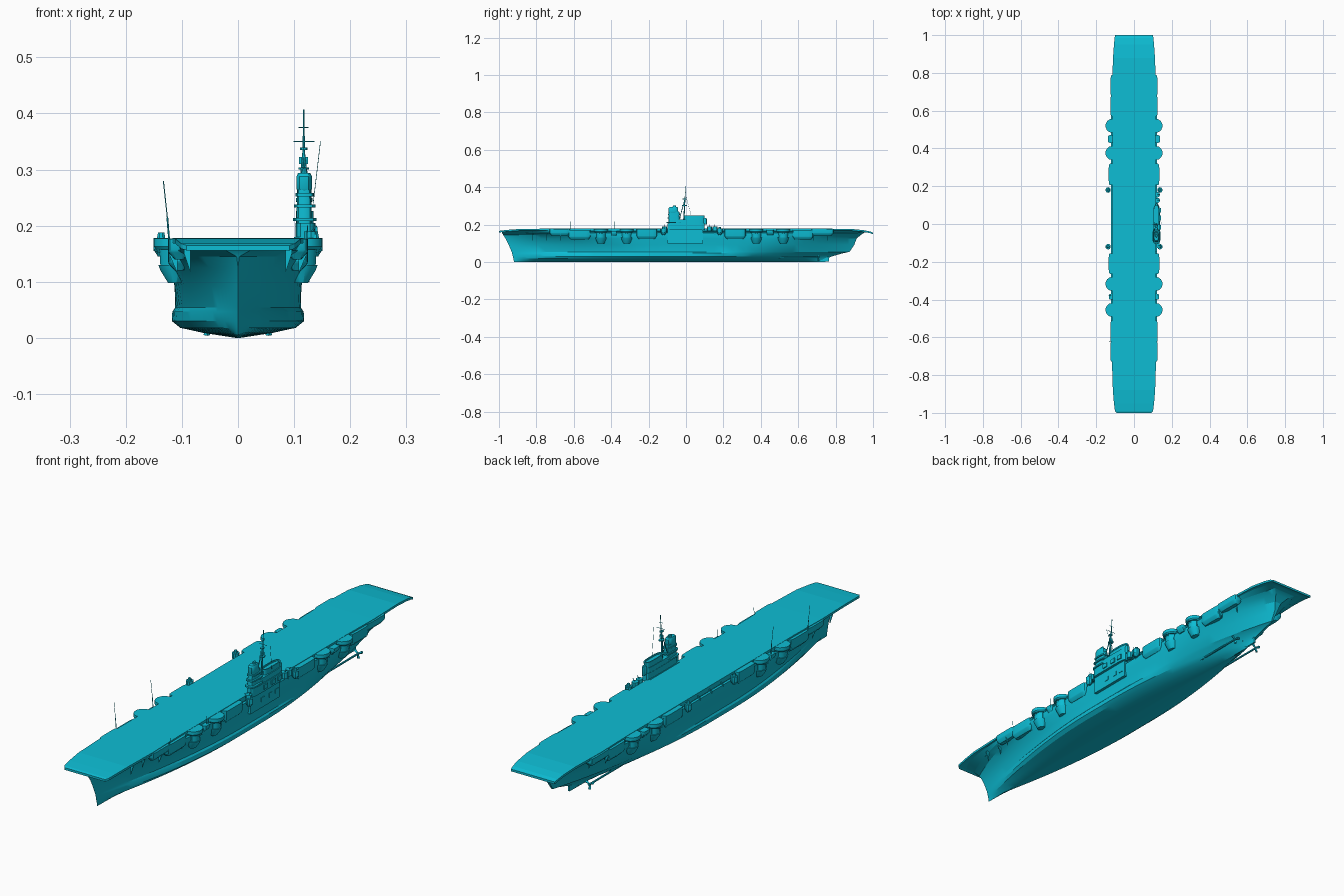
import bpy, bmesh, math
from mathutils import Vector

if "Cube" in bpy.data.objects:
    bpy.data.objects.remove(bpy.data.objects["Cube"])

mat = bpy.data.materials.new("hull_paint")
mat.diffuse_color = (0.004, 0.51, 0.66, 1)
mat.use_nodes = True
mat.node_tree.nodes["Principled BSDF"].inputs["Base Color"].default_value = mat.diffuse_color


def finish(name, bm, angle=None):
    bmesh.ops.remove_doubles(bm, verts=bm.verts, dist=1e-5)
    bmesh.ops.recalc_face_normals(bm, faces=bm.faces)
    me = bpy.data.meshes.new(name)
    bm.to_mesh(me)
    bm.free()
    me.materials.append(mat)
    ob = bpy.data.objects.new(name, me)
    bpy.context.collection.objects.link(ob)
    if angle:
        bpy.ops.object.select_all(action='DESELECT')
        ob.select_set(True)
        bpy.context.view_layer.objects.active = ob
        bpy.ops.object.shade_smooth_by_angle(angle=math.radians(angle))
    return ob


def loft(name, halves, angle=None):
    """Skin half sections (x >= 0), mirrored across x, with strip end caps."""
    bm = bmesh.new()
    rings = []
    for h in halves:
        ring = list(h) + [(-x, y, z) for x, y, z in reversed(h)]
        rings.append([bm.verts.new(p) for p in ring])
    n = len(rings[0])
    for a, b in zip(rings, rings[1:]):
        for i in range(n):
            j = (i + 1) % n
            bm.faces.new((a[i], a[j], b[j], b[i]))
    for r in (rings[0], rings[-1]):
        for i in range(n // 2 - 1):
            bm.faces.new((r[i], r[i + 1], r[n - 2 - i], r[n - 1 - i]))
    return finish(name, bm, angle)


def stack(name, cx, cy, levels, n=16, power=2.0, angle=30):
    """Rounded tower: levels are (z, rx, ry); power > 2 makes it boxier."""
    bm = bmesh.new()
    rings = []
    for z, rx, ry in levels:
        ring = []
        for k in range(n):
            t = 2 * math.pi * (k + 0.5) / n
            c, s = math.cos(t), math.sin(t)
            e = 2 / power
            ring.append(bm.verts.new((cx + rx * math.copysign(abs(c) ** e, c),
                                      cy + ry * math.copysign(abs(s) ** e, s), z)))
        rings.append(ring)
    for a, b in zip(rings, rings[1:]):
        for i in range(n):
            bm.faces.new((a[i], a[i - 1], b[i - 1], b[i]))
    bm.faces.new(rings[0])
    bm.faces.new(rings[-1])
    return finish(name, bm, angle)


def box(name, x, y, z):
    bm = bmesh.new()
    bmesh.ops.create_cube(bm, size=1)
    for v in bm.verts:
        v.co = [lo + (c + 0.5) * (hi - lo) for c, (lo, hi) in zip(v.co, (x, y, z))]
    return finish(name, bm)


def rod(name, a, b, r, n=6, r2=None):
    a, b = Vector(a), Vector(b)
    bm = bmesh.new()
    bmesh.ops.create_cone(bm, cap_ends=True, segments=n, radius1=r,
                          radius2=r if r2 is None else r2, depth=(b - a).length)
    q = (b - a).to_track_quat('Z', 'Y')
    for v in bm.verts:
        v.co = q @ v.co + (a + b) / 2
    return finish(name, bm)


def interp(table, y):
    for p, q in zip(table, table[1:]):
        if y <= q[0]:
            t = max(0, (y - p[0]) / (q[0] - p[0]))
            return [u + (w - u) * t for u, w in zip(p[1:], q[1:])]
    return table[-1][1:]


# Flight deck: y, half width, top height
DECK = [(-1, .092, .165), (-.99, .101, .168), (-.95, .106, .172), (-.88, .112, .177),
        (-.72, .117, .178), (-.55, .113, .178), (.55, .113, .178), (.72, .117, .178),
        (.88, .111, .177), (.95, .106, .170), (.985, .103, .163), (1, .100, .157)]
loft("flight_deck", [[(w, y, z), (w, y, z - .009)] for y, w, z in DECK])

# Hull waterlines: z, bow y, stern y, half beam, bow taper, stern taper, bow end, stern end
LINES = [(.170, -.985, .985, .111, .15, .15, .80, .80),
         (.157, -.985, .955, .111, .18, .20, .25, .45),
         (.156, -.984, .952, .122, .20, .20, .18, .40),
         (.145, -.978, .935, .122, .26, .22, .02, .25),
         (.125, -.965, .912, .121, .32, .25, 0, .12),
         (.092, -.948, .900, .113, .40, .30, 0, .06),
         (.054, -.932, .875, .112, .44, .38, 0, .03),
         (.047, -.930, .840, .117, .44, .42, 0, 0),
         (.030, -.926, .780, .118, .44, .46, 0, 0),
         (.018, -.923, .755, .103, .44, .50, 0, 0),
         (.009, -.921, .750, .062, .44, .50, 0, 0),
         (.000, -.920, .745, .004, .20, .20, 0, 0)]
sections = []
N = 48
for i in range(N + 1):
    s = 0.5 - 0.5 * math.cos(math.pi * i / N)
    half = []
    for z, y0, y1, w, fa, fb, e0, e1 in LINES:
        y = y0 + (y1 - y0) * s
        k = 1.0
        if s < fa:
            k = e0 + (1 - e0) * (1 - (1 - s / fa) ** 1.8)
        elif s > 1 - fb:
            k = e1 + (1 - e1) * (1 - (1 - (1 - s) / fb) ** 1.9)
        half.append((w * k, y, min(z, interp(DECK, y)[1] - .007)))
    sections.append(half)
loft("hull", sections, 25)

# Rudder, shafts and propellers
box("rudder", (-.004, .004), (.715, .765), (.003, .05))
for x in (-.055, 0, .055):
    rod("propeller_shaft", (x, .48, .024), (x, .715, .024), .004, 8)
    for k in range(3):
        t = k * math.tau / 3 + .5
        rod("propeller_blade", (x, .705, .024),
            (x + .019 * math.cos(t), .709, .024 + .019 * math.sin(t)), .003, 4, .006)

for side in (-1, 1):
    # Gun tubs: deck-level plate, mount below it and tapered bracket on the hull
    for y in (-.455, -.317, .376, .52):
        stack("gun_tub", side * .116, y, [(.158, .031, .033), (.163, .035, .037), (.177, .035, .037)], 14)
        stack("gun_mount", side * .119, y, [(.128, .020, .024), (.16, .022, .026)], 12)
        stack("gun_bracket", side * .113, y, [(.098, .012, .018), (.12, .026, .028), (.13, .030, .031)], 12)
        for d in (-.006, .006):
            rod("gun_barrel", (side * .13, y + d, .15), (side * .15, y + d, .157), .0018)
    # Side platforms: y range, outer x, z range
    for y0, y1, x, z0, z1 in ((-.265, -.155, .134, .135, .176), (.205, .32, .134, .135, .176),
                              (-.73, -.62, .125, .152, .176), (.67, .79, .124, .152, .176),
                              (.57, .68, .125, .132, .172), (-.63, -.51, .125, .132, .172),
                              (.43, .47, .138, .155, .170), (-.40, -.37, .132, .150, .166)):
        ym, yr = (y0 + y1) / 2, (y1 - y0) / 2
        stack("side_platform", side * (x - .02), ym,
              [(z0 - .012, .008, yr * .8), (z0, .019, yr * .95), (z0 + .005, .02, yr), (z1, .02, yr)], 16, 6)
    # Small director tubs
    for y in (-.12, .18):
        stack("director_tub", side * .137, y, [(.145, .006, .008), (.157, .014, .015), (.178, .014, .015)], 10)
        stack("director_head", side * .137, y, [(.178, .008, .008), (.188, .006, .006)], 8)
    # Hull gallery ribs and knees
    for i in range(22):
        y = -.82 + i * .075
        bm = bmesh.new()
        prof = [(.108, .115), (.123, .15), (.123, .158), (.108, .168)]
        k = .78 if abs(y) > .7 else 1
        f = [[bm.verts.new((side * px * k, y + d, pz)) for px, pz in prof] for d in (-.002, .002)]
        for a in range(4):
            bm.faces.new((f[0][a - 1], f[0][a], f[1][a], f[1][a - 1]))
        bm.faces.new(f[0])
        bm.faces.new(f[1])
        finish("gallery_knee", bm)
    # Gallery railing
    rod("gallery_rail", (side * .122, -.6, .165), (side * .122, .6, .165), .0008, 4)

# Whip aerials, hinged at the port deck edge
for y in (-.62, -.38):
    rod("aerial_base", (-.122, y, .165), (-.126, y, .215), .0016)
    rod("aerial_whip", (-.126, y, .215), (-.133, y, .28), .0009)
    rod("short_aerial", (.122, y, .165), (.124, y, .20), .001)

# Island: hull casing, base, funnel and bridge tower
box("island_casing", (.10, .127), (-.10, .09), (.10, .18))
stack("island_base", .120, .0, [(.17, .018, .10), (.205, .018, .10)], 20, 5)
stack("island_middle", .119, .018, [(.2, .016, .078), (.226, .016, .078)], 20, 5)
stack("funnel", .118, .045, [(.2, .014, .055), (.242, .013, .053), (.243, .015, .055),
                             (.249, .015, .055), (.249, .011, .049), (.243, .011, .049)], 24, 3)
stack("bridge_tower", .118, -.064, [(.18, .014, .032), (.27, .013, .028)], 16, 4)
for z, rx, ry in ((.208, .021, .04), (.232, .019, .036), (.252, .017, .032)):
    stack("bridge_wing", .119, -.064, [(z, rx, ry), (z + .006, rx, ry)], 16, 4)
stack("bridge_top", .118, -.068, [(.262, .013, .024), (.266, .014, .026), (.288, .014, .026), (.294, .011, .02)], 14, 3)
stack("bridge_director", .118, -.062, [(.29, .007, .010), (.302, .005, .008)], 10)
for y, x in ((.125, .125), (.155, .124), (-.115, .13)):
    stack("island_gun_tub", x, y, [(.165, .013, .014), (.19, .013, .014)], 10)
    rod("small_gun", (x, y, .188), (x + .01, y, .20), .0015)
for y in (-.03, .02, .06):
    box("island_locker", (.13, .142), (y, y + .024), (.18, .198))
    box("casing_door", (.125, .129), (y, y + .02), (.125, .142))
stack("rear_director", .12, .1, [(.2, .009, .012), (.228, .009, .012), (.236, .006, .008)], 10)

# Tripod mast, platforms, yards and radar
rod("main_mast", (.117, -.012, .22), (.117, -.004, .36), .0035, 8, .002)
rod("top_mast", (.117, -.004, .355), (.117, 0, .407), .0014)
for x in (.106, .129):
    rod("tripod_leg", (x, -.038, .22), (.117, -.006, .335), .002)
for z, r in ((.30, .010), (.335, .007)):
    stack("mast_platform", .117, -.008, [(z, r, r * 1.4), (z + .004, r, r * 1.4)], 10)
rod("signal_yard", (.099, -.004, .35), (.136, -.004, .35), .0011)
rod("upper_yard", (.108, -.003, .375), (.126, -.003, .375), .0009)
box("radar_panel", (.109, .125), (-.01, -.006), (.31, .322))
rod("signal_halyard", (.147, .0, .35), (.134, .03, .24), .0006, 4)
